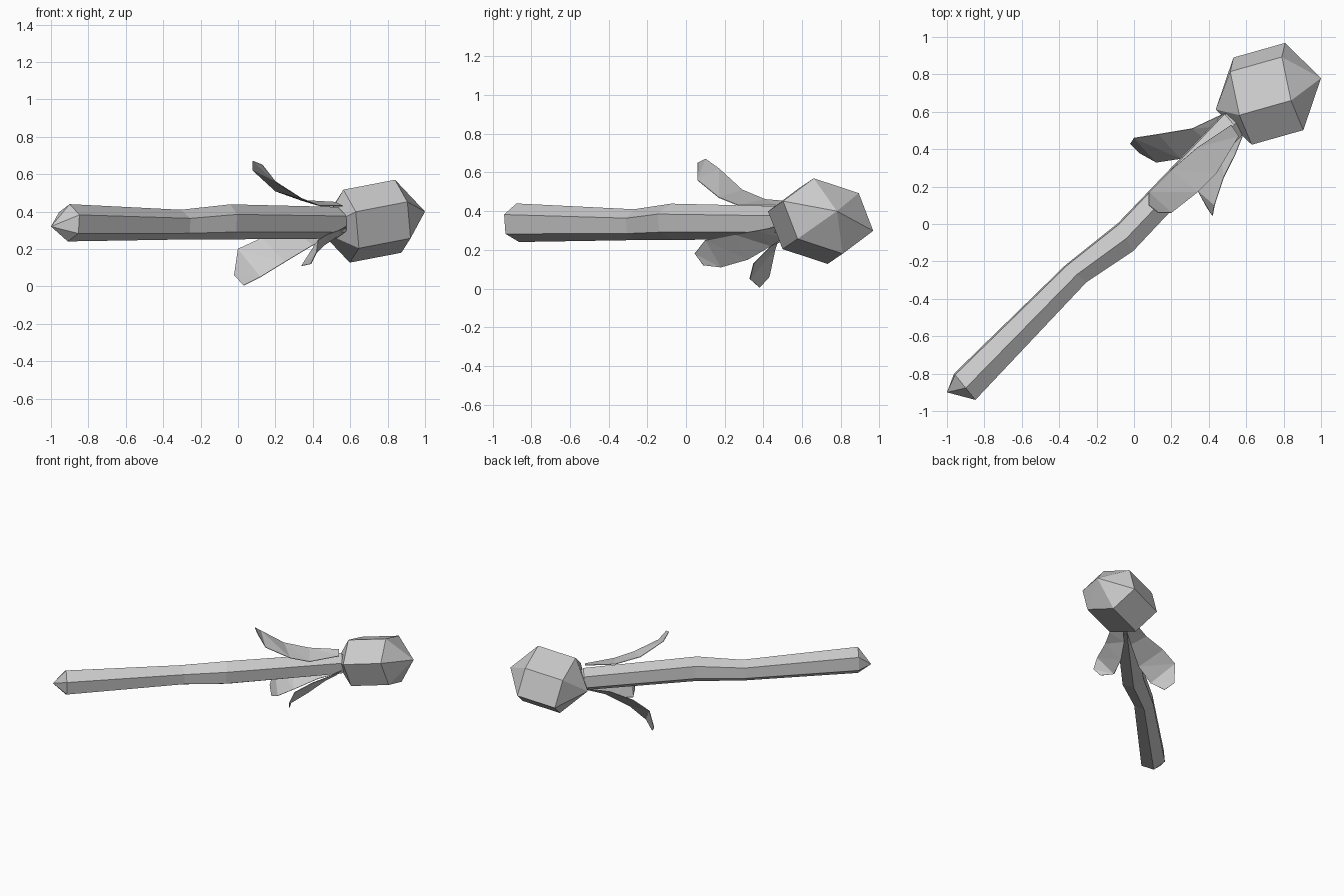
import bpy, bmesh, math
from mathutils import Vector

cube = bpy.data.objects.get("Cube")
if cube:
    bpy.data.objects.remove(cube)

grey = bpy.data.materials.new("plain grey")
grey.use_nodes = True
tint = (0.6, 0.6, 0.6, 1)
grey.diffuse_color = tint
grey.node_tree.nodes["Principled BSDF"].inputs["Base Color"].default_value = tint


def finish(name, bm, closed=True):
    if closed:
        bmesh.ops.recalc_face_normals(bm, faces=bm.faces)
    mesh = bpy.data.meshes.new(name)
    bm.to_mesh(mesh)
    bm.free()
    mesh.materials.append(grey)
    obj = bpy.data.objects.new(name, mesh)
    bpy.context.scene.collection.objects.link(obj)
    return obj


def loft(name, start, rings, end):
    """Skin matching rings and close both ends with a pointed cap."""
    bm = bmesh.new()
    loops = [[bm.verts.new(p) for p in ring] for ring in rings]
    count = len(loops[0])
    tips = [(bm.verts.new(start), loops[0]), (bm.verts.new(end), loops[-1])]
    for i in range(count):
        j = (i + 1) % count
        for a, b in zip(loops, loops[1:]):
            bm.faces.new((a[i], a[j], b[j], b[i]))
        for tip, ring in tips:
            bm.faces.new((tip, ring[i], ring[j]))
    return finish(name, bm)


def stalk_ring(centre, side, radius):
    side = Vector(side).normalized()
    up = Vector((0, 0, 1))
    angles = [math.radians(25 + 60 * k) for k in range(6)]
    return [Vector(centre) + radius * (side * math.cos(a) + up * math.sin(a))
            for a in angles]


# Bent six-sided stalk
loft("stalk", (-1, -0.9, 0.32), [
    stalk_ring((-0.905, -0.87, 0.34), (0.65, -0.8, 0), 0.1),
    stalk_ring((-0.31, -0.265, 0.33), (0.75, -0.6, 0), 0.08),
    stalk_ring((-0.045, -0.07, 0.345), (0.45, -0.85, 0), 0.094),
    stalk_ring((0.53, 0.535, 0.34), (0.6, -0.7, 0), 0.085),
], (0.6, 0.6, 0.34))

# Tilted six-sided head with pointed caps
centre = Vector((0.7185, 0.696, 0.3485))
half = Vector((0.138, 0.039, 0.0265))
point = Vector((0.2815, 0.084, 0.0515))
u = Vector((-0.017, -0.075, 0.195))
w = Vector((-0.049, 0.233, -0.077))
spokes = [u, u + w, w, -u, -u - w, -w]
loft("head", centre - point, [
    [centre - half + s for s in spokes],
    [centre + half + s for s in spokes],
], centre + point)


def leaf(name, left, right):
    """Thin curled blade between two edges, listed from tip to base."""
    bm = bmesh.new()
    a = [bm.verts.new(p) for p in left]
    b = [bm.verts.new(p) for p in right]
    for i in range(len(a) - 1):
        bm.faces.new((a[i], a[i + 1], b[i + 1]))
        bm.faces.new((a[i], b[i + 1], b[i]))
    obj = finish(name, bm, closed=False)
    mod = obj.modifiers.new("blade thickness", "SOLIDIFY")
    mod.thickness = 0.004
    mod.offset = 0


leaf("upper_leaf",
     [(0.08, 0.1, 0.67), (0.08, 0.17, 0.62), (0.2, 0.29, 0.51),
      (0.34, 0.41, 0.46), (0.52, 0.53, 0.45)],
     [(0.13, 0.06, 0.65), (0.2, 0.06, 0.56), (0.34, 0.17, 0.47),
      (0.44, 0.27, 0.43), (0.56, 0.47, 0.43)])
leaf("back_leaf",
     [(-0.02, 0.43, 0.06), (0, 0.46, 0.2), (0.13, 0.48, 0.26),
      (0.31, 0.51, 0.29), (0.48, 0.59, 0.3)],
     [(0.03, 0.38, 0.005), (0.12, 0.33, 0.05), (0.25, 0.35, 0.13),
      (0.4, 0.44, 0.22), (0.52, 0.53, 0.26)])
leaf("front_leaf",
     [(0.42, 0.045, 0.18), (0.43, 0.1, 0.25), (0.48, 0.25, 0.28),
      (0.54, 0.37, 0.3), (0.58, 0.47, 0.32)],
     [(0.39, 0.09, 0.12), (0.34, 0.18, 0.11), (0.39, 0.32, 0.15),
      (0.46, 0.44, 0.22), (0.52, 0.5, 0.26)])
